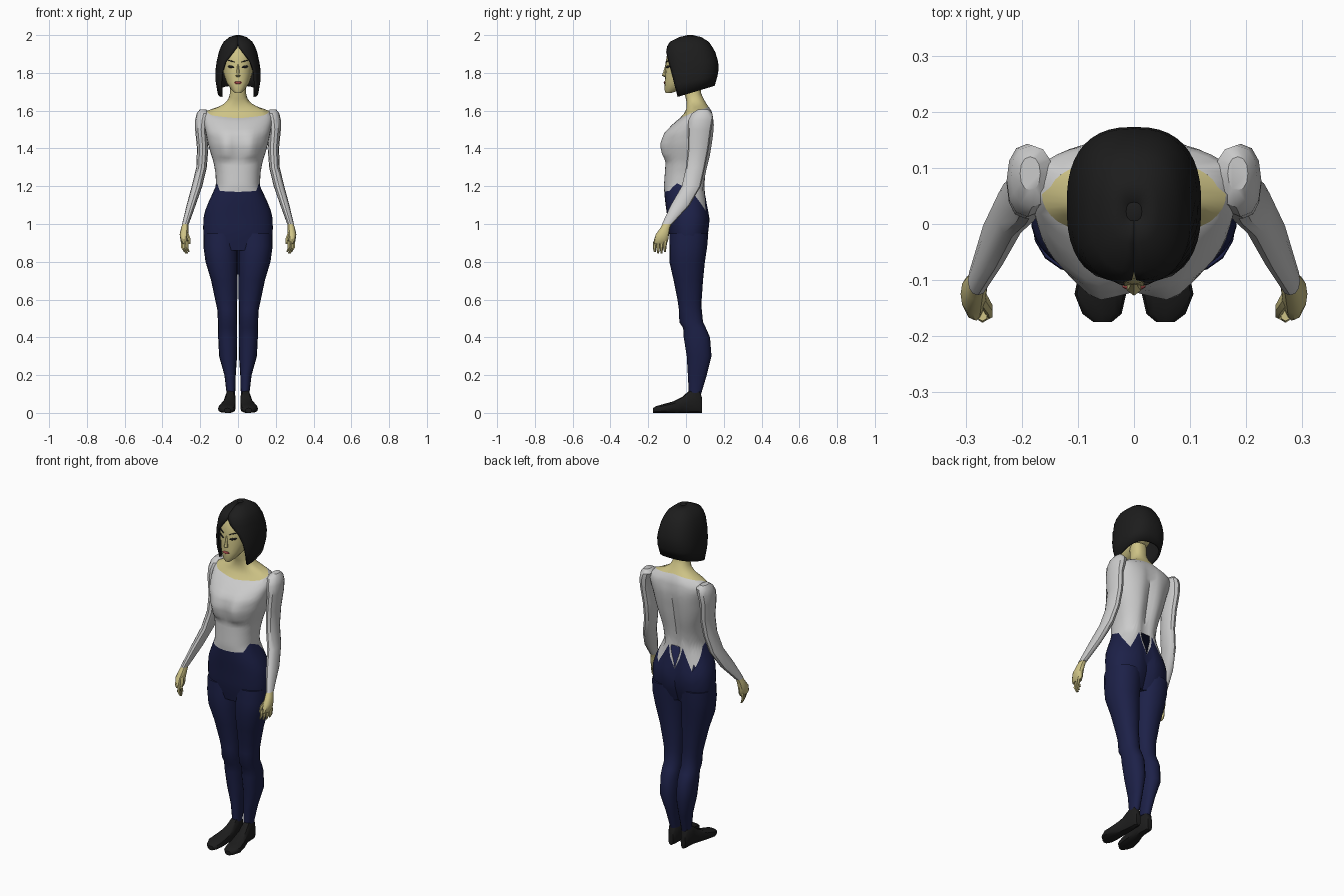
import bpy, bmesh
from math import sin, cos, pi, exp, radians
from mathutils import Vector

if "Cube" in bpy.data.objects:
    bpy.data.objects.remove(bpy.data.objects["Cube"])


def material(name, rgb):
    m = bpy.data.materials.new(name)
    m.diffuse_color = (*rgb, 1)
    m.use_nodes = True
    m.node_tree.nodes["Principled BSDF"].inputs["Base Color"].default_value = m.diffuse_color
    return m


SKIN = material("skin_tone", (0.62, 0.55, 0.24))
WHITE = material("white_cloth", (0.75, 0.75, 0.75))
NAVY = material("navy_cloth", (0.012, 0.015, 0.065))
BLACK = material("black", (0.012, 0.012, 0.012))
RED = material("lip_red", (0.4, 0.07, 0.07))


def lerp_table(table, t):
    """Linear interpolation of rows keyed by their first value."""
    t = min(max(t, table[0][0]), table[-1][0])
    for a, b in zip(table, table[1:]):
        if t <= b[0]:
            k = (t - a[0]) / (b[0] - a[0])
            return [p + (q - p) * k for p, q in zip(a[1:], b[1:])]


def spow(v, p):
    return abs(v) ** p * (1 if v >= 0 else -1)


def ring(x0, x1, y0, y1, z, n=16, p=0.9):
    """Horizontal rounded section filling a box in x and y."""
    cx, cy, rx, ry = (x0 + x1) / 2, (y0 + y1) / 2, (x1 - x0) / 2, (y1 - y0) / 2
    return [Vector((cx + rx * spow(sin(2 * pi * i / n), p),
                    cy - ry * spow(cos(2 * pi * i / n), p), z)) for i in range(n)]


def loft(name, rings, mat, mirror=False, closed=True, caps=True, angle=35):
    bm = bmesh.new()
    rows = [[bm.verts.new(v) for v in r] for r in rings]
    n = len(rows[0])
    for a, b in zip(rows, rows[1:]):
        for i in range(n if closed else n - 1):
            j = (i + 1) % n
            bm.faces.new((a[i], a[j], b[j], b[i]))
    if caps:
        bm.faces.new(rows[0])
        bm.faces.new(rows[-1])
    bmesh.ops.recalc_face_normals(bm, faces=bm.faces)
    me = bpy.data.meshes.new(name)
    bm.to_mesh(me)
    bm.free()
    me.materials.append(mat)
    ob = bpy.data.objects.new(name, me)
    bpy.context.collection.objects.link(ob)
    bpy.ops.object.select_all(action='DESELECT')
    ob.select_set(True)
    bpy.context.view_layer.objects.active = ob
    bpy.ops.object.shade_smooth_by_angle(angle=radians(angle))
    if mirror:
        ob.modifiers.new("mirror", 'MIRROR')
    return ob


# Trunk surface: z, half width, front y, back y, bust, spine furrow
TRUNK = [(.86, .165, -.07, .09, 0, .02), (.95, .185, -.09, .122, 0, .02),
         (1.03, .183, -.098, .13, 0, .02), (1.08, .172, -.105, .12, 0, .015),
         (1.14, .145, -.113, .108, 0, .015), (1.20, .116, -.117, .10, 0, .015),
         (1.27, .119, -.112, .11, 0, .02), (1.33, .13, -.108, .125, 0, .025),
         (1.36, .14, -.112, .132, .02, .025), (1.42, .158, -.12, .142, .024, .025),
         (1.48, .17, -.112, .15, .01, .02), (1.53, .18, -.07, .152, 0, .015),
         (1.57, .185, -.02, .145, 0, .01), (1.60, .165, 0, .135, 0, 0),
         (1.62, .10, .003, .12, 0, 0), (1.65, .055, .003, .10, 0, 0),
         (1.69, .042, -.008, .08, 0, 0), (1.76, .042, -.01, .075, 0, 0)]
# Hem and neckline heights from front (0) round to back (1)
HEM = [(0, 1.17), (.25, 1.175), (.4, 1.215), (.55, 1.19), (.8, 1.07), (.9, 1.19), (1, 1.06)]
NECKLINE = [(0, 1.56), (.25, 1.575), (.5, 1.605), (1, 1.625)]


def trunk_point(th, z):
    w, yf, yb, bust, furrow = lerp_table(TRUNK, z)
    x = w * spow(sin(th), .85)
    y = (yf + yb) / 2 - (yb - yf) / 2 * spow(cos(th), .85)
    if cos(th) > 0:
        y -= bust * exp(-((abs(x) - .065) / .04) ** 2)
    else:
        y -= furrow * exp(-(x / .03) ** 2)
    return Vector((x, y, z))


def trunk_part(name, low, high, rows, mat):
    n = 40
    rings = []
    for r in range(rows + 1):
        row = []
        for i in range(n):
            u = 2 * min(i, n - i) / n
            z0, z1 = lerp_table(low, u)[0], lerp_table(high, u)[0]
            row.append(trunk_point(2 * pi * i / n, z0 + (z1 - z0) * r / rows))
        rings.append(row)
    return loft(name, rings, mat)


trunk_part("trouser_hips", [(0, .86), (1, .86)], HEM, 8, NAVY)
trunk_part("blouse", HEM, NECKLINE, 20, WHITE)
trunk_part("neck_and_collarbone", NECKLINE, [(0, 1.76), (1, 1.76)], 8, SKIN)

# Trouser legs: z, inner x, outer x, front y, back y
LEG = [(.10, .015, .06, .015, .08), (.2, .012, .072, .01, .11), (.3, .005, .1, .004, .135),
       (.4, .004, .105, -.012, .127), (.45, .004, .106, -.015, .105), (.48, .005, .106, -.035, .09),
       (.55, .005, .11, -.038, .083), (.6, .004, .121, -.045, .083), (.7, .002, .142, -.065, .09),
       (.8, 0, .172, -.088, .10), (.88, 0, .183, -.088, .112), (.95, 0, .183, -.086, .118)]
loft("trouser_leg", [ring(a, b, c, d, z) for z, a, b, c, d in LEG], NAVY, True)

# Shoes, lofted from heel to toe: y, inner x, outer x, top z
SHOE = [(.085, .025, .055, .08), (.07, .015, .065, .125), (.02, .012, .068, .12),
        (-.02, .012, .078, .085), (-.07, .012, .095, .06), (-.125, .014, .106, .045),
        (-.16, .022, .092, .035), (-.175, .04, .072, .025)]
loft("shoe", [[Vector((v.x, y, v.y)) for v in ring(a, b, 0, t, 0, 12, .75)]
              for y, a, b, t in SHOE], BLACK, True)

# Sleeves: centre x, y, z, radius x, y
ARM = [(.185, .09, 1.605, .018, .03), (.182, .085, 1.585, .037, .055), (.19, .078, 1.55, .037, .065),
       (.195, .072, 1.5, .032, .062), (.187, .065, 1.4, .03, .055), (.193, .05, 1.3, .028, .05),
       (.217, .028, 1.2, .028, .05), (.248, -.03, 1.1, .024, .05), (.278, -.1, 1.0, .018, .027)]


def tube(name, path, mat, n=12):
    loft(name, [ring(x - a, x + a, y - b, y + b, z, n) for x, y, z, a, b in path], mat, True)


tube("sleeve", ARM, WHITE)
tube("hand", [(.276, -.095, 1.01, .015, .022), (.281, -.11, .98, .02, .025),
              (.286, -.125, .945, .023, .035), (.285, -.133, .91, .019, .038),
              (.281, -.138, .895, .013, .034)], SKIN)
for i in range(4):
    x, y = .27 + .008 * i, -.163 + .018 * i
    tip = .845 + (.008 if i in (0, 3) else 0)
    tube("finger", [(x, y, .91, .009, .01), (x, y - .004, .875, .008, .009),
                    (x - .01, y - .002, tip, .004, .005)], SKIN, 6)
tube("thumb", [(.272, -.13, .955, .009, .014), (.26, -.15, .925, .009, .01),
               (.257, -.163, .895, .005, .006)], SKIN, 6)

# Face: z, half width, front y, back y
FACE = [(1.693, .015, -.108, -.08), (1.71, .035, -.114, -.03), (1.75, .062, -.113, .04),
        (1.8, .078, -.110, .1), (1.86, .084, -.107, .13), (1.92, .08, -.097, .13),
        (1.965, .05, -.06, .09)]
loft("face", [ring(-w, w, a, b, z, 20) for z, w, a, b in FACE], SKIN)
loft("nose", [ring(-w, w, y, -.09, z, 6, 1) for z, w, y in
              [(1.778, .01, -.112), (1.785, .014, -.128), (1.81, .008, -.119),
               (1.85, .006, -.107)]], SKIN)


# Eyes, brows and lips
def feature(name, loc, size, tilt, yaw, mat, mirror=True):
    bm = bmesh.new()
    bmesh.ops.create_uvsphere(bm, u_segments=10, v_segments=6, radius=1)
    me = bpy.data.meshes.new(name)
    for v in bm.verts:
        x, y, z = v.co.x * size[0], v.co.y * size[1], v.co.z * size[2]
        v.co = Vector((loc[0] + x, loc[1] + y + x * yaw, loc[2] + z + x * tilt))
    bm.to_mesh(me)
    bm.free()
    me.materials.append(mat)
    ob = bpy.data.objects.new(name, me)
    bpy.context.collection.objects.link(ob)
    if mirror:
        ob.modifiers.new("mirror", 'MIRROR')


feature("eye", (.037, -.096, 1.832), (.019, .006, .007), .2, .55, BLACK)
feature("eyebrow", (.038, -.096, 1.863), (.022, .006, .003), .3, .55, BLACK)
feature("lips", (0, -.111, 1.748), (.022, .007, .008), 0, 0, RED, False)

# Bobbed hair shell: z, half width, front y, back y, half opening (fraction of width)
HAIR = [(2.0, .012, .01, .035, 0), (1.99, .045, -.035, .08, 0), (1.965, .076, -.085, .12, 0),
        (1.94, .09, -.1, .138, .03), (1.91, .102, -.107, .155, .25), (1.86, .113, -.11, .17, .6),
        (1.80, .12, -.108, .173, .74), (1.74, .119, -.1, .167, .79), (1.665, .108, -.085, .152, .84)]
rows = []
for z, w, yf, yb, gap in HAIR:
    a0 = 0.0
    while sin(a0) ** .8 < gap:
        a0 += .01
    row = []
    for i in range(33):
        th = a0 + (2 * pi - 2 * a0) * i / 32
        y = (yf + yb) / 2 - (yb - yf) / 2 * spow(cos(th), .8)
        lift = .3 * (y + .07) * max(0, (1.86 - z) / .195)
        row.append(Vector((w * spow(sin(th), .8), y, z + max(0, lift))))
    rows.append(row)
hair = loft("bobbed_hair", rows, BLACK, closed=False, caps=False, angle=50)
shell = hair.modifiers.new("thickness", 'SOLIDIFY')
shell.thickness = .012
shell.offset = -1
loft("hair_crown", [ring(-w, w, a, b, z, 16, .8) for z, w, a, b in
                    [(1.985, .04, -.03, .07), (2.0, .013, .008, .037)]], BLACK)
